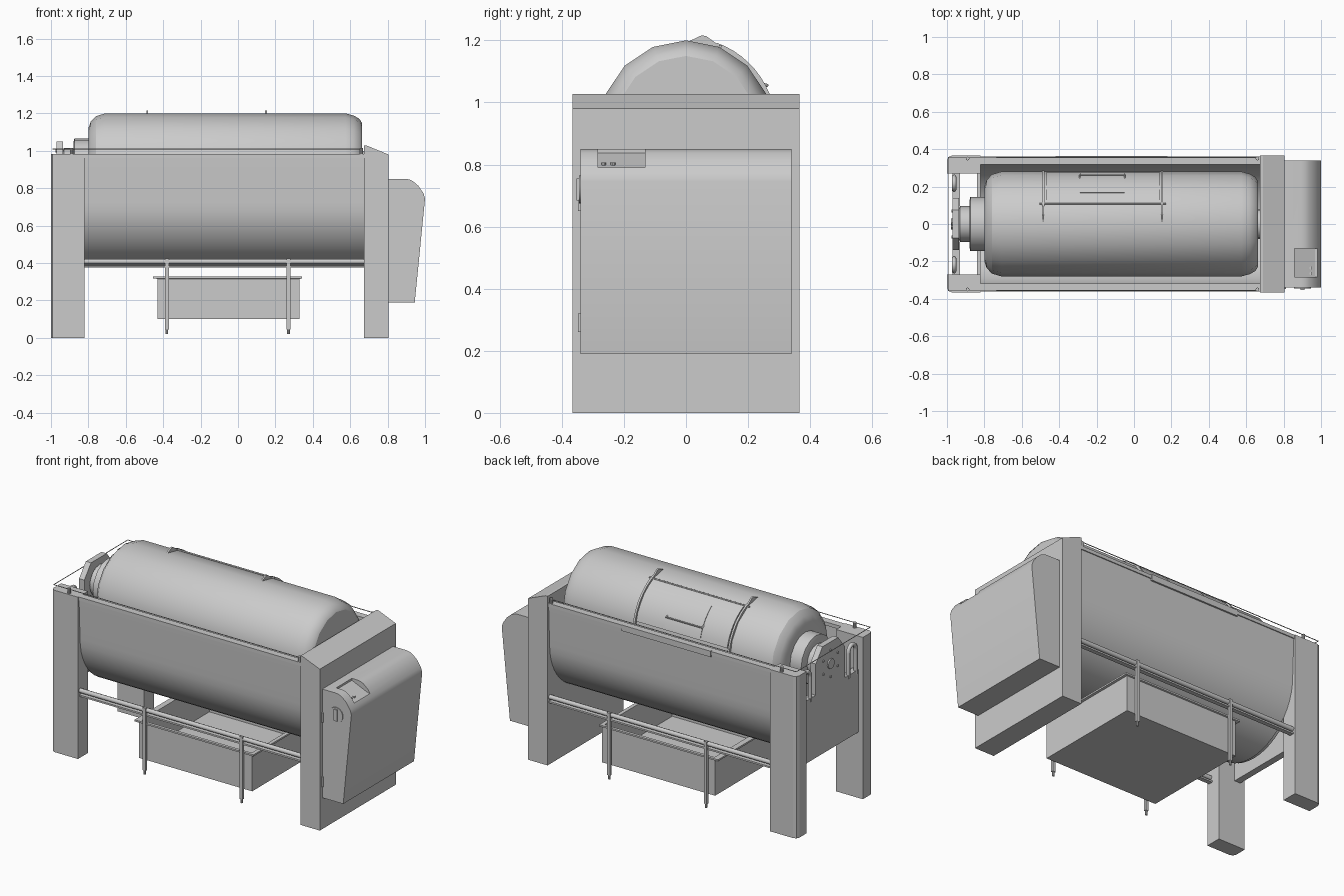
import bpy, bmesh
from math import sin, cos, pi, radians
from mathutils import Vector

if "Cube" in bpy.data.objects:
    bpy.data.objects.remove(bpy.data.objects["Cube"])


def finish(name, bm, smooth=False):
    bmesh.ops.recalc_face_normals(bm, faces=bm.faces)
    me = bpy.data.meshes.new(name)
    bm.to_mesh(me)
    bm.free()
    ob = bpy.data.objects.new(name, me)
    bpy.context.collection.objects.link(ob)
    if smooth:
        bpy.ops.object.select_all(action='DESELECT')
        ob.select_set(True)
        bpy.context.view_layer.objects.active = ob
        bpy.ops.object.shade_smooth_by_angle(angle=radians(30))
    return ob


def prism(name, pts, axis, a, b, smooth=False):
    """Extrude a 2D outline along an axis: x takes (y,z), y takes (x,z), z takes (x,y)."""
    bm = bmesh.new()
    place = {'x': lambda p, t: (t, p[0], p[1]), 'y': lambda p, t: (p[0], t, p[1]),
             'z': lambda p, t: (p[0], p[1], t)}[axis]
    lo, hi = ([bm.verts.new(place(p, t)) for p in pts] for t in (a, b))
    n = len(pts)
    bm.faces.new(lo)
    bm.faces.new(hi[::-1])
    for i in range(n):
        bm.faces.new((lo[i], lo[(i + 1) % n], hi[(i + 1) % n], hi[i]))
    return finish(name, bm, smooth)


def box(name, x, y, z):
    return prism(name, [(x[0], y[0]), (x[1], y[0]), (x[1], y[1]), (x[0], y[1])], 'z', *z)


def circle(cx, cy, r, n=16):
    return [(cx + r * sin(2 * pi * k / n), cy + r * cos(2 * pi * k / n)) for k in range(n)]


def lathe_x(name, prof, zc, n=16):
    """Revolve (x, radius) points about a lengthwise axis."""
    bm = bmesh.new()
    rings = [[bm.verts.new((x, y, z)) for y, z in circle(0, zc, r, n)] for x, r in prof]
    bm.faces.new(rings[0])
    bm.faces.new(rings[-1][::-1])
    for p, q in zip(rings, rings[1:]):
        for i in range(n):
            bm.faces.new((p[i], p[(i + 1) % n], q[(i + 1) % n], q[i]))
    return finish(name, bm, True)


def pipe(name, pts, r, cyclic=False):
    cu = bpy.data.curves.new(name, 'CURVE')
    cu.dimensions = '3D'
    cu.bevel_depth = r
    cu.bevel_resolution = 2
    cu.use_fill_caps = True
    sp = cu.splines.new('POLY')
    sp.points.add(len(pts) - 1)
    for s, p in zip(sp.points, pts):
        s.co = (*p, 1)
    ob = bpy.data.objects.new(name, cu)
    bpy.context.collection.objects.link(ob)
    return ob


def sector(r0, r1, a0, a1, n=6):
    """Ring sector about the drum axis, angles in degrees from the top toward +y."""
    ang = [radians(a0 + (a1 - a0) * i / n) for i in range(n + 1)]
    return ([(r1 * sin(a), ZC + r1 * cos(a)) for a in ang] +
            [(r0 * sin(a), ZC + r0 * cos(a)) for a in ang[::-1]])


ZC = 0.92           # drum axis height
XL, XR = -0.82, 0.675  # trough ends

# left legs with rounded outer corner, plus side details on both sides
for s, side in ((-1, 'front'), (1, 'back')):
    prof = [(XL, s * .365), (-.975, s * .365), (-.993, s * .358), (-1, s * .34), (-1, s * .27), (XL, s * .27)]
    prism(side + '_leg', prof, 'z', 0, .983)
    box(side + '_trough_rim', (XL, XR), sorted((s * .318, s * .36)), (.962, .983))
    pipe(side + '_tray_rail', [(XL, s * .342, .408), (XR, s * .342, .408)], .014)
    box(side + '_rail_strip', (XL, XR), sorted((s * .325, s * .352)), (.375, .385))
    for x in (-.89, .66):
        prism(side + '_wire_post', circle(x, s * .35, .01, 10), 'z', .98, 1.015, True)
    # hoop standing on the bearing shelf
    arch = [(-.962, s * (.218 + .035 * cos(pi * i / 8)), .91 + .04 * sin(pi * i / 8)) for i in range(9)]
    pipe(side + '_end_hoop', [(-.962, s * .253, .76)] + arch + [(-.962, s * .183, .76)], .012)
    # tray hangers with small feet
    for x in (-.38, .27):
        box(side + '_tray_hanger', (x - .01, x + .01), sorted((s * .343, s * .358)), (.045, .425))
        prism(side + '_hanger_foot', circle(x, s * .35, .007, 8), 'z', .02, .05, True)

# safety wire around the top
pipe('safety_wire', [(.66, -.355, 1.01), (-.99, -.355, 1.01), (-.99, .355, 1.01), (.66, .355, 1.01)], .0025)
box('back_sensor_strip', (-.42, .18), (.352, .364), (.95, .986))

# trough: thin U shell with closed lower left end
def u_shape(r, top):
    arc = [(-r * cos(pi * i / 24), .725 - r * sin(pi * i / 24)) for i in range(25)]
    return [(-r - .01, top)] + arc + [(r + .01, top)]

outer, inner = u_shape(.345, .98), u_shape(.333, .98)
prism('trough_shell', outer + inner[::-1], 'x', XL, XR, True)
prism('trough_end_plate', u_shape(.338, .78), 'x', XL - .02, XL)

# left end cross panel and bearing
box('end_cross_panel', (-.97, -.93), (-.28, .28), (.40, .78))
prism('bearing_housing', [(-.14, .78), (.14, .78), (.14, .97), (.075, 1.05), (-.075, 1.05), (-.14, .97)],
      'x', -.97, -.935)
prism('bearing_hub', circle(0, ZC, .03, 12), 'x', -.978, -.968, True)
for y, z in circle(0, ZC, .08, 6):
    prism('bearing_bolt', circle(y, z, .008, 6), 'x', -.975, -.968)

# drum with stepped neck and rounded ends
lathe_x('drum', [(-.80, .145), (-.80, .20), (-.788, .235), (-.76, .265), (-.71, .28), (.575, .28),
                 (.62, .268), (.65, .25), (.662, .23), (.662, .1)], ZC)
lathe_x('drum_neck', [(-.88, .125), (-.875, .145), (-.79, .145)], ZC)
lathe_x('drum_collar', [(-.94, .07), (-.93, .095), (-.87, .095)], ZC)
lathe_x('drum_shaft', [(.65, .08), (.70, .08)], ZC)

# drum hatch, straps, clamp lugs and hinge rod
prism('hatch_door', sector(.272, .2835, 22.5, 77, 10), 'x', -.47, .14, True)
prism('hatch_plate', sector(.272, .287, 36, 74, 8), 'x', -.29, -.05, True)
for x in (-.485, .15):
    prism('hatch_strap', sector(.27, .29, 20, 80, 10), 'x', x - .006, x + .006, True)
    prism('clamp_lug', [(.005, 1.195), (.05, 1.216), (.065, 1.214), (.105, 1.185), (.09, 1.17)],
          'x', x - .005, x + .005)
pipe('hatch_rod', [(-.505, .11, 1.181), (.17, .11, 1.181)], .005)
pipe('hatch_handle', [(-.29, .24, 1.06), (-.29, .262, 1.055), (-.05, .262, 1.055), (-.05, .24, 1.06)], .005)

# right cabinet with sloped top, and drive cover
prism('right_cabinet', [(XR, 0), (.805, 0), (.805, .98), (.69, 1.027), (XR, 1.027)], 'y', -.365, .365)
cover = prism('drive_cover', [(.80, .19), (.945, .19), (1, .745), (.992, .772), (.965, .812), (.935, .838),
                              (.915, .847), (.893, .85), (.80, .85)], 'y', -.34, .34, True)

# control panel recess cut into the cover
cutter = prism('panel_cutter', [(.858, .9), (.858, .838), (.968, .79), (1.02, .79), (1.02, .9)], 'y', -.283, -.132)
cutter.hide_render = True
cutter.hide_set(True)
cut = cover.modifiers.new('recess', 'BOOLEAN')
cut.object = cutter
cut.solver = 'EXACT'
for y in (-.265, -.235):
    prism('panel_button', circle(.945, y, .008, 10), 'z', .79, .806, True)

# rotary switch and hinges on the front
knob = circle(.9, .72, .045, 24)
prism('switch_disc', knob, 'y', -.345, -.335, True)
box('switch_bar', (.889, .911), (-.352, -.343), (.685, .755))
for z in (.29, .68):
    box('cover_hinge', (.802, .814), (-.348, -.335), (z - .03, z + .03))

# drip tray: open pan with flange
bm = bmesh.new()
loops = [((-.43, .33), .335, .10), ((-.43, .33), .335, .315), ((-.455, .343), .343, .318),
         ((-.455, .343), .343, .328), ((-.42, .32), .325, .328), ((-.42, .32), .325, .13)]
rings = [[bm.verts.new(p) for p in ((x[0], -y, z), (x[1], -y, z), (x[1], y, z), (x[0], y, z))]
         for x, y, z in loops]
for p, q in zip(rings, rings[1:]):
    for i in range(4):
        bm.faces.new((p[i], p[(i + 1) % 4], q[(i + 1) % 4], q[i]))
bm.faces.new(rings[0])
bm.faces.new(rings[-1])
finish('drip_tray', bm)
